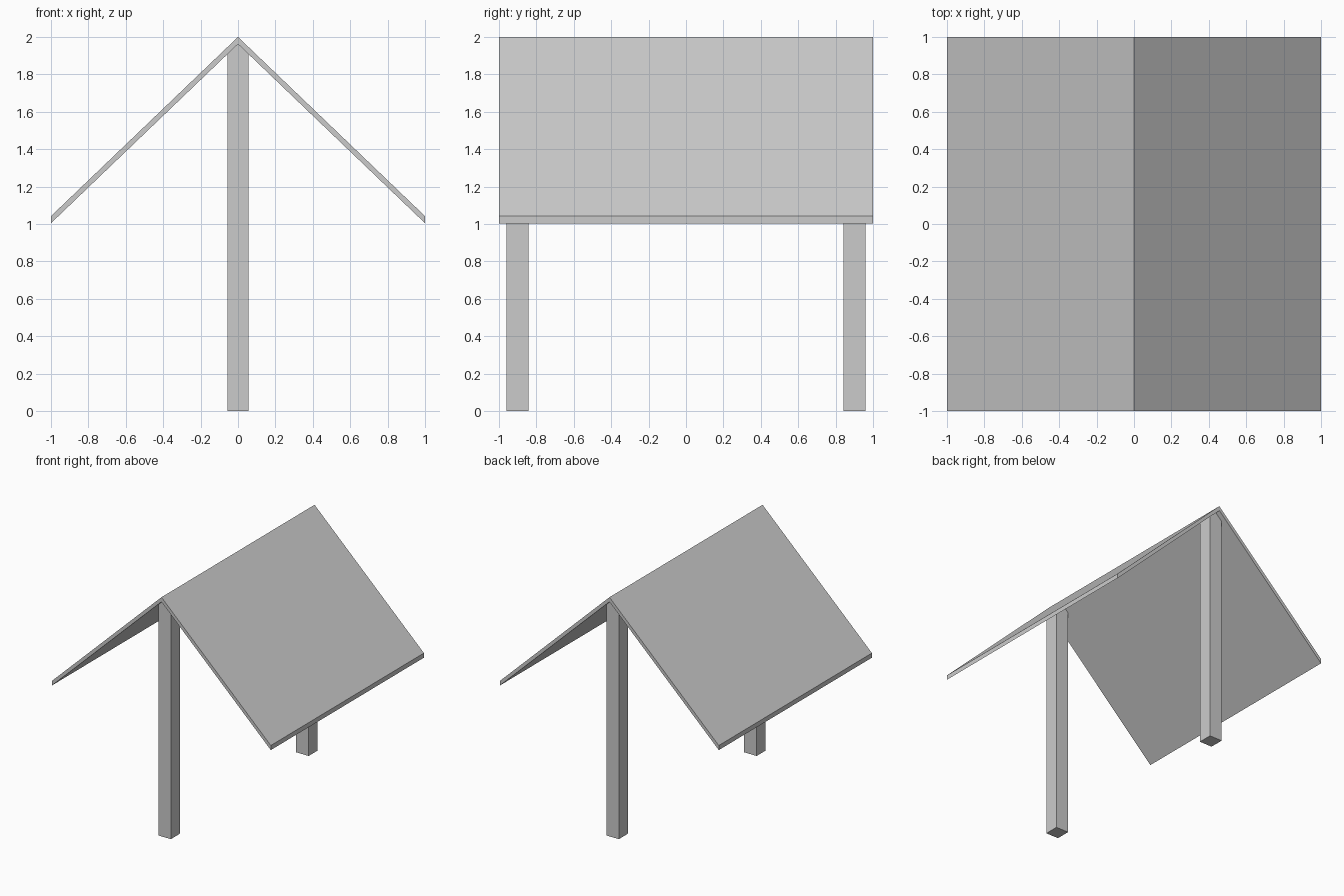
import bpy
import bmesh

if "Cube" in bpy.data.objects:
    bpy.data.objects.remove(bpy.data.objects["Cube"])


def extrude_profile(name, profile, y0, y1):
    """Extrude an XZ profile along Y into a closed solid."""
    bm = bmesh.new()
    face = bm.faces.new([bm.verts.new((x, y0, z)) for x, z in profile])
    result = bmesh.ops.extrude_face_region(bm, geom=[face])
    moved = [v for v in result["geom"] if isinstance(v, bmesh.types.BMVert)]
    bmesh.ops.translate(bm, verts=moved, vec=(0, y1 - y0, 0))
    bmesh.ops.recalc_face_normals(bm, faces=bm.faces)
    mesh = bpy.data.meshes.new(name)
    bm.to_mesh(mesh)
    bm.free()
    obj = bpy.data.objects.new(name, mesh)
    bpy.context.collection.objects.link(obj)
    return obj


RIDGE, EAVE, THICK = 2.0, 1.042, 0.038
SLOPE = RIDGE - EAVE

# Gabled roof: a thin folded sheet with vertical eave edges
extrude_profile("roof", [
    (-1, EAVE), (-1, EAVE - THICK), (0, RIDGE - THICK),
    (1, EAVE - THICK), (1, EAVE), (0, RIDGE)], -1, 1)

# Two ridge posts, their tops cut to the underside of the roof
HALF = 0.057
under = RIDGE - THICK
post = [(-HALF, 0), (HALF, 0), (HALF, under - HALF * SLOPE),
        (0, under), (-HALF, under - HALF * SLOPE)]
for name, y in (("front_post", -0.9), ("back_post", 0.9)):
    extrude_profile(name, post, y - 0.059, y + 0.059)
